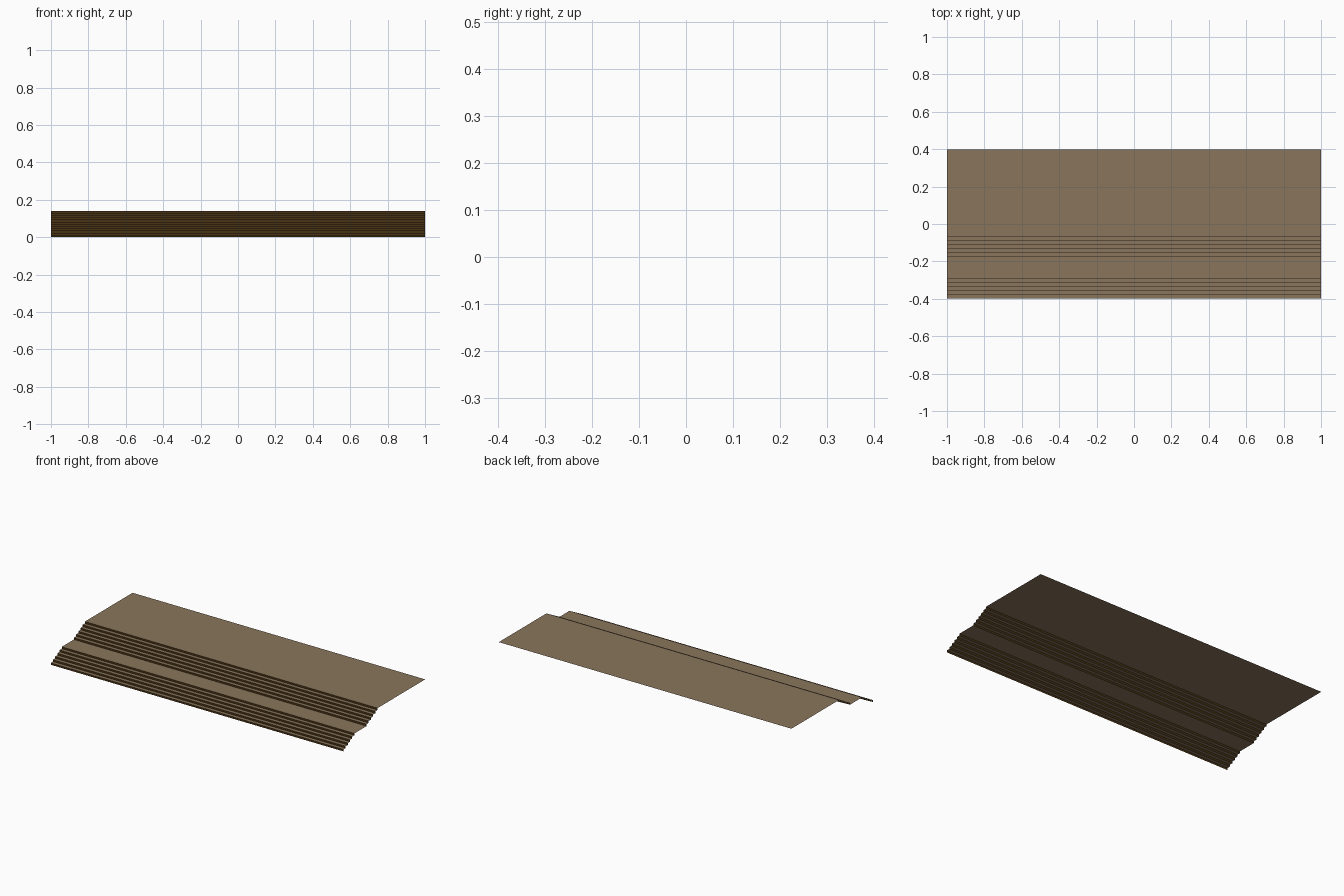
import bpy

if "Cube" in bpy.data.objects:
    bpy.data.objects.remove(bpy.data.objects["Cube"])

# Dimensions
HALF_W = 1.0
Y_FRONT, Y_BACK = -0.399, 0.399
STEPS = 6                 # risers in each flight
RISE = 0.14 / (2 * STEPS)
TREAD = 0.0215
LANDING = 0.118


def material(name, rgb):
    m = bpy.data.materials.new(name)
    m.diffuse_color = (*rgb, 1.0)
    m.use_nodes = True
    m.node_tree.nodes["Principled BSDF"].inputs["Base Color"].default_value = m.diffuse_color
    return m


stone = material("tan_stone", (0.255, 0.182, 0.108))
dark = material("dark_brown", (0.065, 0.032, 0.007))


def sheet(name, strips, mat):
    """Object made of full-width strips, each between two (y, z) points."""
    verts, faces = [], []
    for (y0, z0), (y1, z1) in strips:
        n = len(verts)
        verts += [(-HALF_W, y0, z0), (HALF_W, y0, z0),
                  (HALF_W, y1, z1), (-HALF_W, y1, z1)]
        faces.append((n, n + 1, n + 2, n + 3))
    me = bpy.data.meshes.new(name)
    me.from_pydata(verts, [], faces)
    me.materials.append(mat)
    ob = bpy.data.objects.new(name, me)
    bpy.context.collection.objects.link(ob)
    return ob


def flight(name, y, z):
    """Risers and treads of one flight; returns the top edge."""
    risers, treads = [], []
    for i in range(STEPS):
        risers.append(((y, z), (y, z + RISE)))
        z += RISE
        if i < STEPS - 1:
            treads.append(((y, z), (y + TREAD, z)))
            y += TREAD
    sheet(name + "_risers", risers, dark)
    sheet(name + "_treads", treads, stone)
    return y, z


# Lower flight, landing, upper flight, top platform
y, z = flight("lower_flight", Y_FRONT, 0.0)
sheet("landing", [((y, z), (y + LANDING, z))], stone)
y, z = flight("upper_flight", y + LANDING, z)
sheet("top_platform", [((y, z), (Y_BACK, z))], stone)
